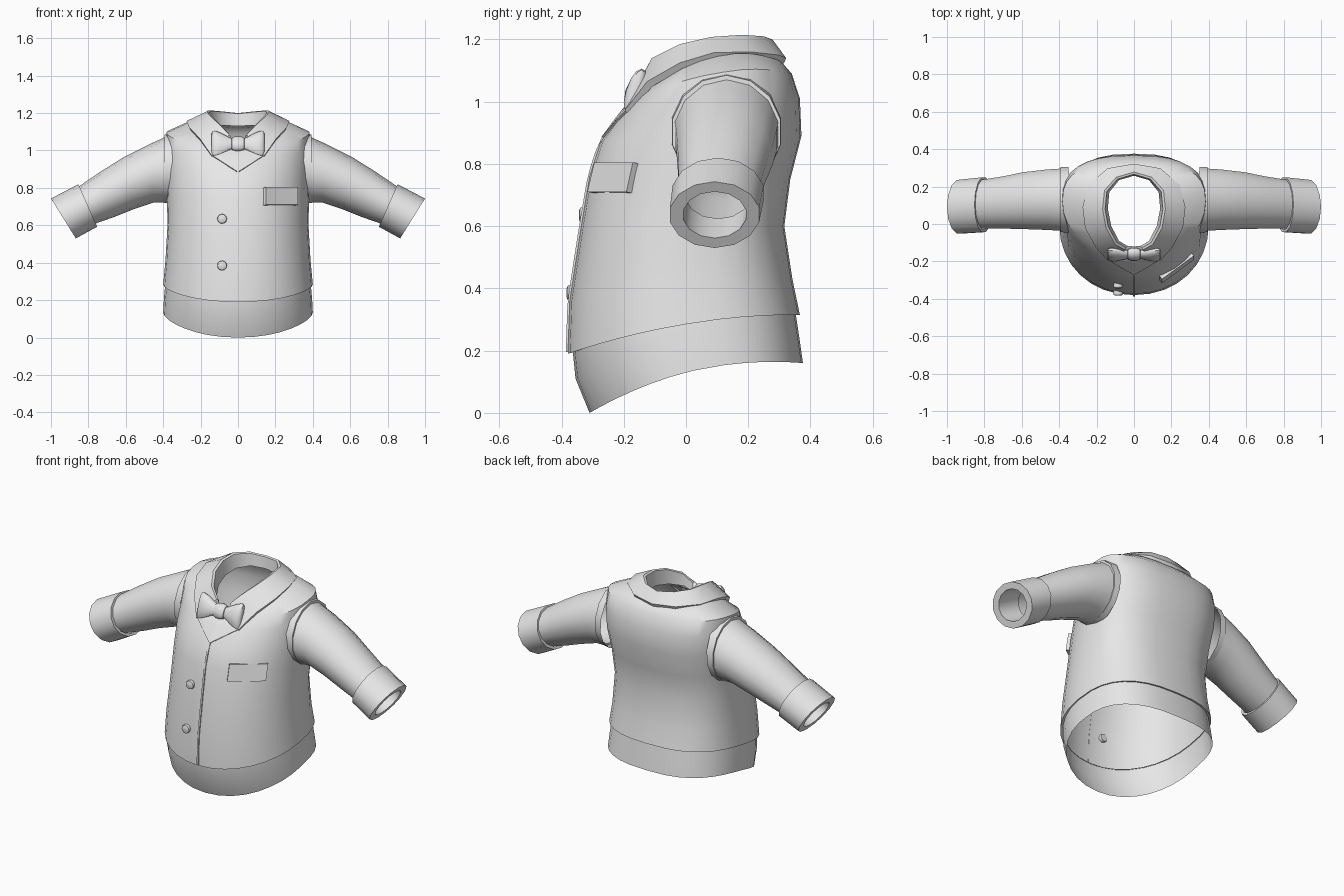
import bpy, bmesh, math
from mathutils import Vector
from mathutils.bvhtree import BVHTree

if "Cube" in bpy.data.objects:
    bpy.data.objects.remove(bpy.data.objects["Cube"])

cloth = bpy.data.materials.new("grey_cloth")
cloth.diffuse_color = (0.8, 0.8, 0.8, 1)
cloth.use_nodes = True
cloth.node_tree.nodes["Principled BSDF"].inputs["Base Color"].default_value = cloth.diffuse_color


def make(name, verts, faces, smooth=True):
    me = bpy.data.meshes.new(name)
    me.from_pydata([tuple(v) for v in verts], [], faces)
    bm = bmesh.new()
    bm.from_mesh(me)
    bmesh.ops.recalc_face_normals(bm, faces=bm.faces)
    bm.to_mesh(me)
    bm.free()
    ob = bpy.data.objects.new(name, me)
    bpy.context.collection.objects.link(ob)
    me.materials.append(cloth)
    if smooth:
        bpy.ops.object.select_all(action='DESELECT')
        ob.select_set(True)
        bpy.context.view_layer.objects.active = ob
        bpy.ops.object.shade_smooth_by_angle(angle=math.radians(42))
    return ob


def grid(rows, closed=True, caps=False):
    n, verts = len(rows[0]), [p for r in rows for p in r]
    faces = []
    for i in range(len(rows) - 1):
        for j in range(n if closed else n - 1):
            k = (j + 1) % n
            faces.append((i*n + j, i*n + k, (i+1)*n + k, (i+1)*n + j))
    if caps:
        faces += [tuple(range(n)), tuple(range(len(verts) - n, len(verts)))]
    return verts, faces


def body_ring(xh, yf, yc, yb, zf, zs, zb, n=32):
    """Horizontal section, rounder in front, boxier behind, with a tilted rim."""
    pts = []
    for i in range(n):
        a = 2 * math.pi * i / n
        s, c = math.sin(a), math.cos(a)
        e = 2 / (2.1 if c > 0 else 2.6)
        x = xh * math.copysign(abs(s) ** e, s)
        u = -math.copysign(abs(c) ** e, c)
        y = yc + u * ((yc - yf) if u < 0 else (yb - yc))
        z = zs + (zb - zf) / 2 * u + ((zb + zf) / 2 - zs) * u * u
        pts.append((x, y, z))
    return pts


# Jacket body, from the turned hem up to the neckline
jacket = [
    (.385, -.362, .00, .350, .195, .290, .318),
    (.400, -.380, .00, .366, .190, .285, .315),
    (.388, -.374, .00, .342, .360, .410, .430),
    (.377, -.337, .02, .316, .600, .600, .600),
    (.380, -.310, .06, .335, .760, .760, .750),
    (.386, -.275, .10, .371, .870, .890, .890),
    (.390, -.205, .12, .366, .965, 1.010, 1.010),
    (.383, -.170, .12, .340, 1.005, 1.095, 1.090),
    (.270, -.145, .10, .305, 1.025, 1.145, 1.130),
    (.165, -.120, .09, .268, 1.035, 1.150, 1.140)]
jv, jf = grid([body_ring(*r) for r in jacket])
make("jacket_body", jv, jf)
tree = BVHTree.FromPolygons([Vector(v) for v in jv], jf)

# Shirt tail showing below the hem
tail = [
    (.400, -.310, .02, .376, .000, .135, .160),
    (.396, -.355, .01, .366, .110, .210, .230),
    (.388, -.364, .00, .352, .200, .295, .322)]
tv, tf = grid([body_ring(*r) for r in tail])
make("shirt_tail", tv, tf)


def snap(x, z, off=0.0):
    """Point on the jacket front, moved out by off."""
    hit = tree.ray_cast(Vector((x, -2, z)), Vector((0, 1, 0)))[0]
    y = hit.y if hit else -.14
    return (x, y - off, z)


def panel(name, rows, off, thick):
    ob = make(name, *grid([[snap(x, z, off) for x, z in r] for r in rows], False), smooth=False)
    m = ob.modifiers.new("thickness", 'SOLIDIFY')
    m.thickness, m.offset = thick, 0


# Front closing, breast pocket and shirt front in the V neck
panel("front_placket", [[(-.005, z), (.005, z)] for z in
                        [.195 + .69 * i / 14 for i in range(15)]], .003, .008)
panel("breast_pocket", [[(.142, z), (.312, z)] for z in (.708, .803)], .012, .026)
panel("shirt_front", [[(h * k / 3, z) for k in range(-3, 4)] for z, h in
                      ((.885, .002), (.915, .05), (.945, .095), (.973, .14), (1.01, .10))],
      .004, .008)

# Buttons: low domed discs
for i, z in enumerate((.385, .635)):
    c = Vector(snap(-.085, z))
    rows = [[(c.x + r * math.cos(a), c.y + d, c.z + r * math.sin(a))
             for a in [2 * math.pi * k / 12 for k in range(12)]]
            for r, d in ((.022, .012), (.026, -.008), (.024, -.017), (.014, -.021))]
    make(f"button_{i + 1}", *grid(rows, caps=True))


# Sleeves and cuffs: sections given by top point, bottom point, centre y, half depth
def arm_ring(xt, zt, xb, zb, cy, ry, scale=1.0, n=14):
    mid = Vector(((xt + xb) / 2, cy, (zt + zb) / 2))
    up = Vector(((xt - xb) / 2, 0, (zt - zb) / 2)) * scale
    side = Vector((0, ry * scale, 0))
    return [mid + up * math.cos(2 * math.pi * i / n) + side * math.sin(2 * math.pi * i / n)
            for i in range(n)]


sleeve = [
    (.360, 1.085, .370, .720, .130, .172),
    (.470, 1.035, .450, .722, .130, .166),
    (.610, .965, .560, .685, .125, .156),
    (.730, .890, .660, .645, .115, .143),
    (.870, .795, .775, .605, .105, .132)]
rim = [
    (.345, 1.095, .360, .715, .130, .180),
    (.392, 1.085, .392, .720, .130, .178),
    (.392, 1.065, .392, .735, .130, .165)]
start, end = (.853, .820, .753, .592, .103, .150), (1.0, .743, .867, .530, .092, .147)
cuff = [arm_ring(*start, .88), arm_ring(*start), arm_ring(*end),
        arm_ring(*end, .70), arm_ring(*start, .72)]
for tag, s in (("left", 1), ("right", -1)):
    for part, rows in (("sleeve", [arm_ring(*r) for r in sleeve]),
                       ("armhole_rim", [arm_ring(*r) for r in rim]),
                       ("cuff", cuff)):
        rows = [[(s * p.x, p.y, p.z) for p in r] for r in rows]
        make(f"{part}_{tag}", *grid(rows))

# Folded collar: lower outer edge, fold line and inner neck, one half mirrored
outer = [snap(.14, .972, .014), (.205, -.125, 1.065), (.262, -.02, 1.125), (.275, .09, 1.158),
         (.245, .21, 1.160), (.14, .298, 1.150), (0, .322, 1.140)]
fold = [(.045, -.140, 1.085), (.10, -.110, 1.140), (.15, -.02, 1.185), (.168, .08, 1.208),
        (.158, .18, 1.215), (.095, .25, 1.210), (0, .278, 1.200)]
inner = [(.035, -.118, 1.035), (.080, -.09, 1.070), (.122, -.01, 1.100), (.140, .08, 1.120),
         (.132, .17, 1.130), (.080, .235, 1.135), (0, .258, 1.130)]
under = [(x * .96, y * .95 + .008, z - .018) for x, y, z in outer]
lip = [(x * .92, (y - .08) * .94 + .08, z - .004) for x, y, z in fold]


def both(half):
    return half + [(-x, y, z) for x, y, z in half[-2::-1]]


make("collar", *grid([both(r) for r in (under, outer, fold, lip, inner)], False))


# Bow tie: two flared wings and a knot, leaning back slightly
def tie_ring(x, hz, hy, n=12):
    pts = []
    for i in range(n):
        a = 2 * math.pi * i / n
        dz = hz * math.copysign(abs(math.sin(a)) ** .8, math.sin(a))
        pts.append((x, -.163 + hy * math.cos(a) + .3 * dz, 1.036 + dz))
    return pts


wing = [(.015, .022, .016), (.05, .036, .024), (.095, .060, .030),
        (.125, .070, .029), (.138, .066, .020), (.142, .050, .008)]
for tag, s in (("left", 1), ("right", -1)):
    make(f"bow_wing_{tag}", *grid([tie_ring(s * x, hz, hy) for x, hz, hy in wing], caps=True))
knot = [(-.036, .022, .014), (-.032, .034, .026), (-.014, .040, .032),
        (.014, .040, .032), (.032, .034, .026), (.036, .022, .014)]
make("bow_knot", *grid([tie_ring(*r) for r in knot], caps=True))
